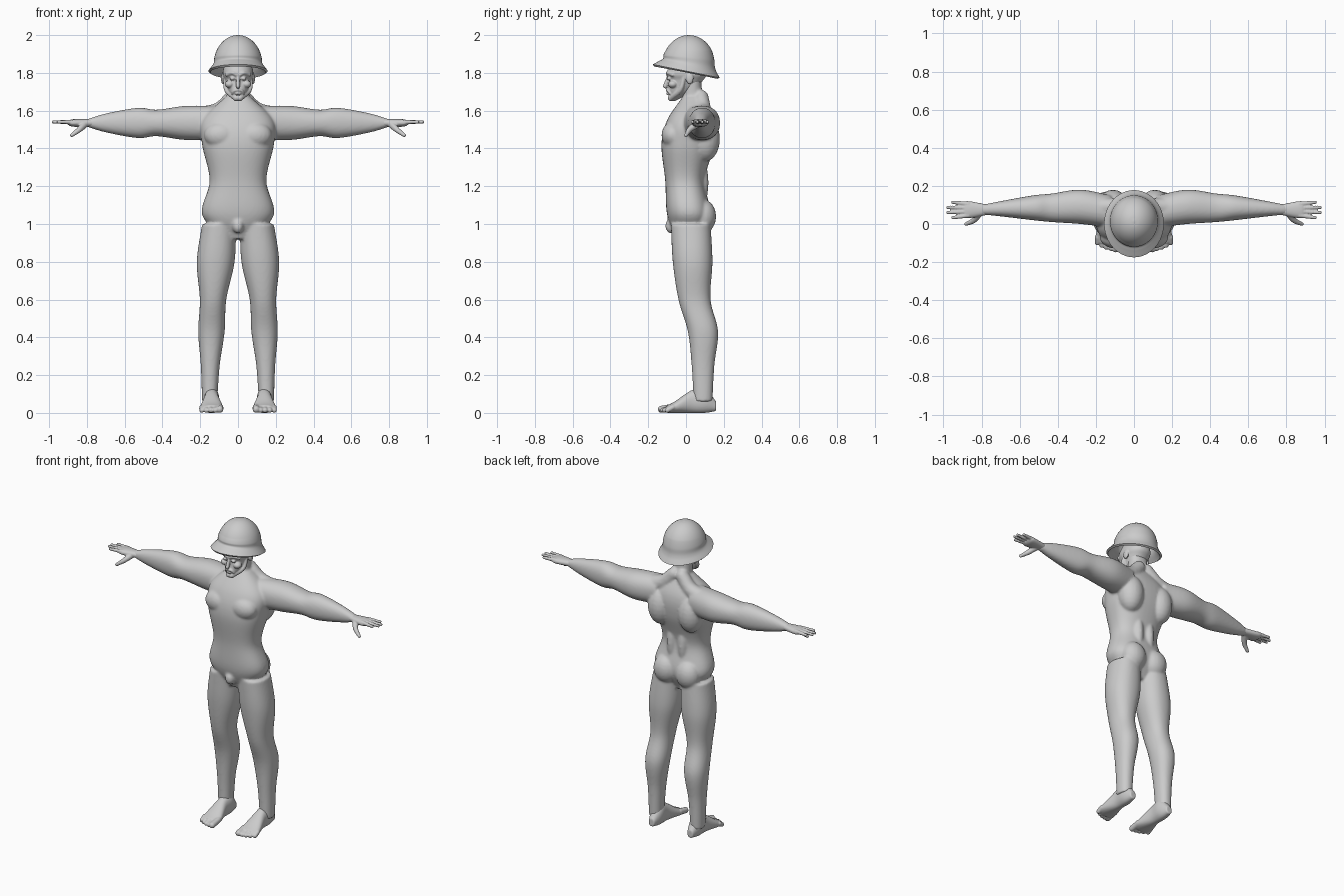
import bpy, bmesh, math
from mathutils import Vector, Matrix

if "Cube" in bpy.data.objects:
    bpy.data.objects.remove(bpy.data.objects["Cube"], do_unlink=True)

grey = bpy.data.materials.new("plain grey")
grey.use_nodes = True
tone = (0.6, 0.6, 0.6, 1)
grey.diffuse_color = tone
grey.node_tree.nodes["Principled BSDF"].inputs["Base Color"].default_value = tone


def spline(rows, steps):
    """Smooth in-between sections through the given ones."""
    points = [Vector(row) for row in rows]
    before = points[0] * 2 - points[1]
    after = points[-1] * 2 - points[-2]
    points = [before] + points + [after]
    result = []
    for a, b, c, d in zip(points, points[1:], points[2:], points[3:]):
        for i in range(steps):
            t = i / steps
            bend = a * 2 - b * 5 + c * 4 - d
            twist = b * 3 - a - c * 3 + d
            result.append(b + ((c - a) * t + bend * t ** 2 + twist * t ** 3) / 2)
    return result + [points[-2]]


def loft(bm, axes, rows, centre=lambda position: 0, power=2.2, cap_end=True, sides=48):
    """Rows: position, half width, low edge, high edge along the three named axes."""
    along, across, depth = ["xyz".index(axis) for axis in axes]
    rings = []
    for position, half, low, high in spline(rows, steps=8):
        ring = []
        for k in range(sides):
            angle = math.tau * k / sides
            c, s = [math.copysign(abs(v) ** (2 / power), v) for v in (math.cos(angle), math.sin(angle))]
            co = Vector()
            co[along] = position
            co[across] = centre(position) + half * c
            co[depth] = (low + high + (high - low) * s) / 2
            ring.append(bm.verts.new(co))
        rings.append(ring)
    for ring, following in zip(rings, rings[1:]):
        for k in range(sides):
            j = (k + 1) % sides
            bm.faces.new((ring[k], ring[j], following[j], following[k]))
    bm.faces.new(rings[0])
    if cap_end:
        bm.faces.new(rings[-1])


def blob(bm, centre, size):
    place = Matrix.Translation(centre) @ Matrix.Diagonal((*size, 1))
    bmesh.ops.create_uvsphere(bm, u_segments=20, v_segments=12, radius=1, matrix=place)


def chain(bm, points, start, end):
    """A tapering rounded limb through points."""
    path = spline(points, steps=8)
    for i, point in enumerate(path):
        radius = start + (end - start) * i / (len(path) - 1)
        blob(bm, point, (radius, radius, radius))


def mirror(bm):
    """Copy everything built so far to the other side."""
    copy = bmesh.ops.duplicate(bm, geom=bm.verts[:] + bm.edges[:] + bm.faces[:])["geom"]
    for element in copy:
        if isinstance(element, bmesh.types.BMVert):
            element.co.x = -element.co.x


def finish(bm, name, voxel=0, smooth=0):
    """Make the object, fuse its pieces (or give a thin shell) and shade it."""
    bmesh.ops.recalc_face_normals(bm, faces=bm.faces[:])
    mesh = bpy.data.meshes.new(name)
    bm.to_mesh(mesh)
    bm.free()
    part = bpy.data.objects.new(name, mesh)
    bpy.context.collection.objects.link(part)
    for other in bpy.context.selected_objects:
        other.select_set(False)
    bpy.context.view_layer.objects.active = part
    part.select_set(True)
    if voxel:
        merge = part.modifiers.new("merge", "REMESH")
        merge.mode, merge.voxel_size = "VOXEL", voxel
        soften = part.modifiers.new("soften", "SMOOTH")
        soften.factor, soften.iterations = 0.5, smooth
    else:
        shell = part.modifiers.new("shell", "SOLIDIFY")
        shell.thickness, shell.offset = 0.013, -1
    for modifier in list(part.modifiers):
        bpy.ops.object.modifier_apply(modifier=modifier.name)
    part.data.materials.clear()
    part.data.materials.append(grey)
    bpy.ops.object.shade_smooth_by_angle(angle=math.radians(60))


# Body: limbs and paired muscles first, then the trunk
bm = bmesh.new()
leg = [(1, .09, -.08, .13), (.8, .1, -.07, .14), (.6, .07, -.04, .13),
       (.43, .07, .01, .17), (.25, .05, .03, .15), (.06, .04, .04, .14)]
loft(bm, "zxy", leg, centre=lambda z: .15 - .05 * z * z)
arm = [(.12, .09, -.02, .15), (.28, .09, 0, .18), (.43, .07, .01, .16),
       (.53, .08, .02, .15), (.7, .05, .04, .12), (.8, .02, .05, .1)]
loft(bm, "xzy", arm, centre=lambda x: 1.535)
blob(bm, (.09, -.07, 1.47), (.09, .06, .07))      # chest
blob(bm, (.08, .09, 1.04), (.08, .07, .09))       # buttock
blob(bm, (.11, .1, 1.45), (.08, .08, .12))        # shoulder blade
blob(bm, (.04, .06, 1.22), (.04, .06, .15))       # lower back
blob(bm, (.135, 0, .54), (.04, .02, .04))         # knee
chain(bm, [(.03, .08, 1.67), (.1, .09, 1.6), (.2, .09, 1.57)], .04, .05)
mirror(bm)
trunk = [(.92, .07, -.05, .08), (1.05, .19, -.1, .13), (1.23, .15, -.11, .1),
         (1.42, .19, -.13, .15), (1.55, .19, -.1, .15), (1.67, .07, -.02, .09)]
loft(bm, "zxy", trunk, power=2.4)
loft(bm, "zxy", [(1.55, .08, -.04, .12), (1.66, .06, -.02, .09), (1.78, .06, -.02, .08)])
blob(bm, (0, -.08, .99), (.03, .03, .04))
finish(bm, "body", voxel=.007, smooth=9)

# Hands: palm, four fingers and a thumb
bm = bmesh.new()
loft(bm, "xzy", [(.76, .02, .05, .1), (.87, .02, .03, .12), (.9, .01, .04, .11)], centre=lambda x: 1.535)
for i in range(4):
    base, tip = .045 + .02 * i, .033 + .027 * i
    reach = .98 - .013 * (i - 1.5) ** 2
    chain(bm, [(.87, base, 1.54), (reach, tip, 1.54)], .013, .009)
chain(bm, [(.81, .06, 1.53), (.84, .02, 1.5), (.88, 0, 1.47)], .02, .01)
mirror(bm)
finish(bm, "hands", voxel=.004, smooth=3)

# Feet: sole and instep with five toes
bm = bmesh.new()
foot = [(.16, .02, .01, .06), (.1, .04, 0, .13), (.03, .04, 0, .12), (-.06, .06, 0, .06), (-.1, .05, 0, .04)]
loft(bm, "yxz", foot, centre=lambda y: .14)
for i in range(5):
    x = .096 + .024 * i
    radius = .014 if i else .019
    chain(bm, [(x, -.07, .03), (x, -.13 + .002 * i * i, radius)], radius, radius)
mirror(bm)
finish(bm, "feet", voxel=.0045, smooth=4)

# Head: paired features first, then skull, nose and beard
bm = bmesh.new()
blob(bm, (.08, .02, 1.77), (.01, .02, .03))       # ear
blob(bm, (.03, -.09, 1.77), (.014, .012, .009))   # eye
blob(bm, (.045, -.07, 1.74), (.025, .025, .02))   # cheekbone
chain(bm, [(.01, -.095, 1.79), (.03, -.095, 1.8), (.06, -.07, 1.79)], .01, .01)       # brow
chain(bm, [(0, -.1, 1.71), (.02, -.095, 1.705), (.03, -.085, 1.69)], .008, .006)      # moustache
chain(bm, [(.07, -.01, 1.78), (.06, -.03, 1.71), (.01, -.08, 1.667)], .01, .017)      # beard
mirror(bm)
skull = [(1.65, .01, -.08, -.06), (1.7, .05, -.095, .03), (1.76, .07, -.09, .09),
         (1.81, .08, -.1, .11), (1.92, .04, -.04, .07)]
loft(bm, "zxy", skull)
chain(bm, [(0, -.09, 1.79), (0, -.11, 1.73)], .008, .012)                             # nose
blob(bm, (0, -.095, 1.69), (.018, .01, .006))                                         # lip
finish(bm, "head", voxel=.004, smooth=3)

# Helmet: half-round dome flaring into a brim that drops toward the back
bm = bmesh.new()
dome = []
for step in range(8):
    angle = math.radians(88 - 12 * step)
    rise, spread = math.sin(angle), math.cos(angle)
    dome.append((1.84 + .16 * rise, .13 * spread, .015 - .14 * spread, .015 + .14 * spread))
brim = (1.81, .157, -.175, .178)
loft(bm, "zxy", dome + [brim], power=2, cap_end=False)
for v in bm.verts:
    v.co.z -= .2 * v.co.y * min(1, max(0, (1.92 - v.co.z) / .08))
finish(bm, "helmet")
